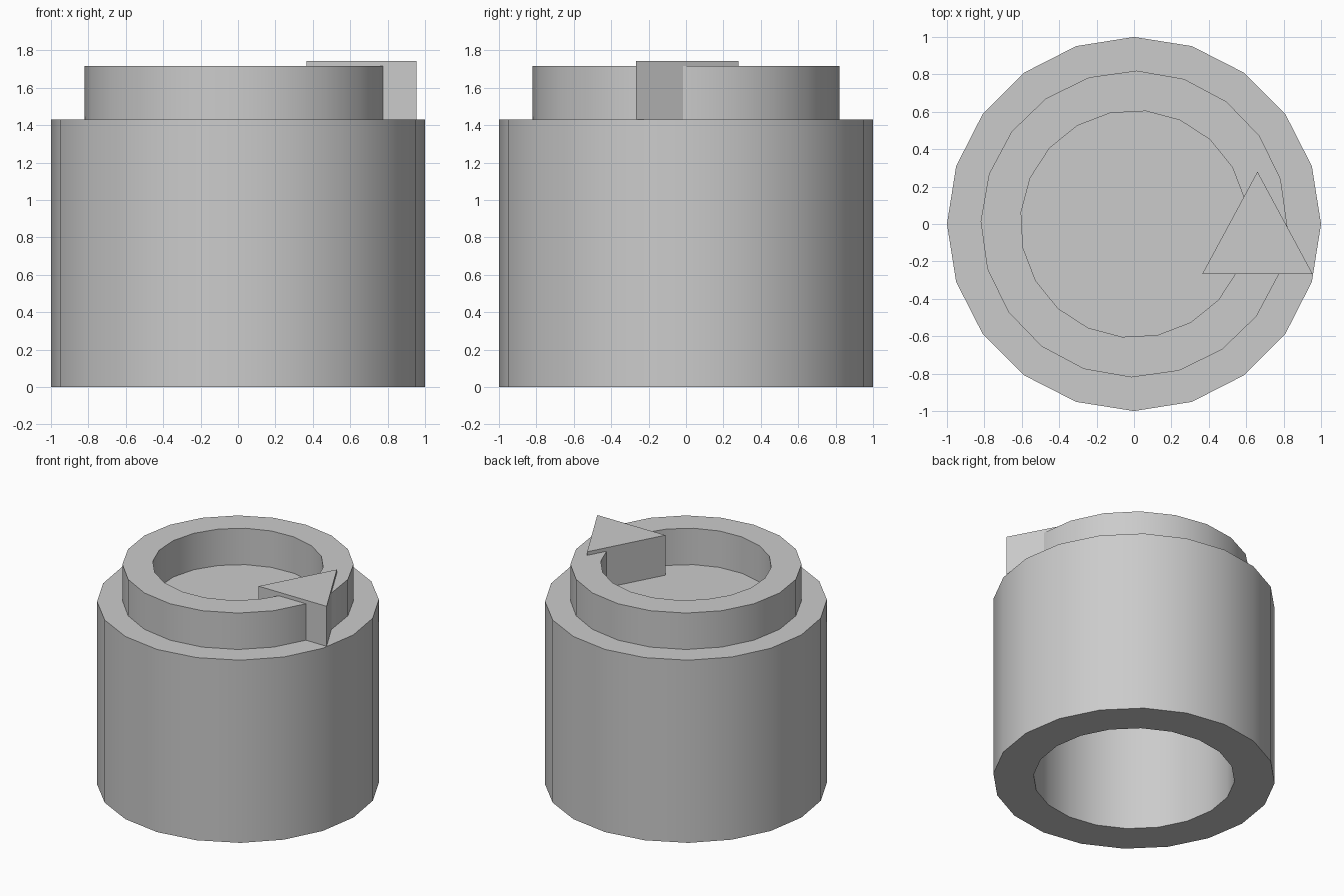
import bpy, bmesh
from math import cos, sin, radians, tau

SIDES = 20
BODY_TOP = 1.43
RING_TOP = 1.715
ARROW_TOP = 1.743

if "Cube" in bpy.data.objects:
    bpy.data.objects.remove(bpy.data.objects["Cube"])

# Single grey material
grey = bpy.data.materials.new("grey")
grey.use_nodes = True
colour = (0.6, 0.6, 0.6, 1)
grey.diffuse_color = colour
grey.node_tree.nodes["Principled BSDF"].inputs["Base Color"].default_value = colour


def finish(bm, name, smooth=True):
    bmesh.ops.remove_doubles(bm, verts=bm.verts, dist=1e-5)
    bmesh.ops.recalc_face_normals(bm, faces=bm.faces)
    mesh = bpy.data.meshes.new(name)
    bm.to_mesh(mesh)
    bm.free()
    mesh.materials.append(grey)
    obj = bpy.data.objects.new(name, mesh)
    bpy.context.collection.objects.link(obj)
    if smooth:
        bpy.ops.object.select_all(action='DESELECT')
        obj.select_set(True)
        bpy.context.view_layer.objects.active = obj
        bpy.ops.object.shade_smooth_by_angle(angle=radians(30))
    return obj


def loop(bm, radius, z, phase):
    angles = [radians(phase) + tau * i / SIDES for i in range(SIDES)]
    return [bm.verts.new((radius * cos(a), radius * sin(a), z)) for a in angles]


def turned(name, profile, closed):
    """Join polygon loops given as (radius, height, phase); cap both ends if open."""
    bm = bmesh.new()
    loops = [loop(bm, *p) for p in profile]
    pairs = list(zip(loops, loops[1:]))
    if closed:
        pairs.append((loops[-1], loops[0]))
    else:
        bm.faces.new(loops[0])
        bm.faces.new(loops[-1])
    for a, b in pairs:
        for i in range(SIDES):
            j = (i + 1) % SIDES
            bm.faces.new((a[i], a[j], b[j], b[i]))
    return finish(bm, name)


# Hollow body: blind socket from below, closed top
turned("body", [(0.714, 1.143, 0), (0.714, 0, 0), (1, 0, 0), (1, BODY_TOP, 0)], False)

# Raised rim on top of the body
rim_base = BODY_TOP - 0.01
turned("rim", [(0.607, rim_base, -6), (0.82, rim_base, -1),
               (0.82, RING_TOP, -1), (0.607, RING_TOP, -6)], True)

# Triangular direction pointer sitting across the rim
bm = bmesh.new()
corners = [(0.365, -0.267), (0.955, -0.267), (0.66, 0.28)]
base = bm.faces.new([bm.verts.new((x, y, rim_base)) for x, y in corners])
top = bmesh.ops.extrude_face_region(bm, geom=[base])["geom"]
bmesh.ops.translate(bm, vec=(0, 0, ARROW_TOP - rim_base),
                    verts=[v for v in top if isinstance(v, bmesh.types.BMVert)])
finish(bm, "arrow", smooth=False)
